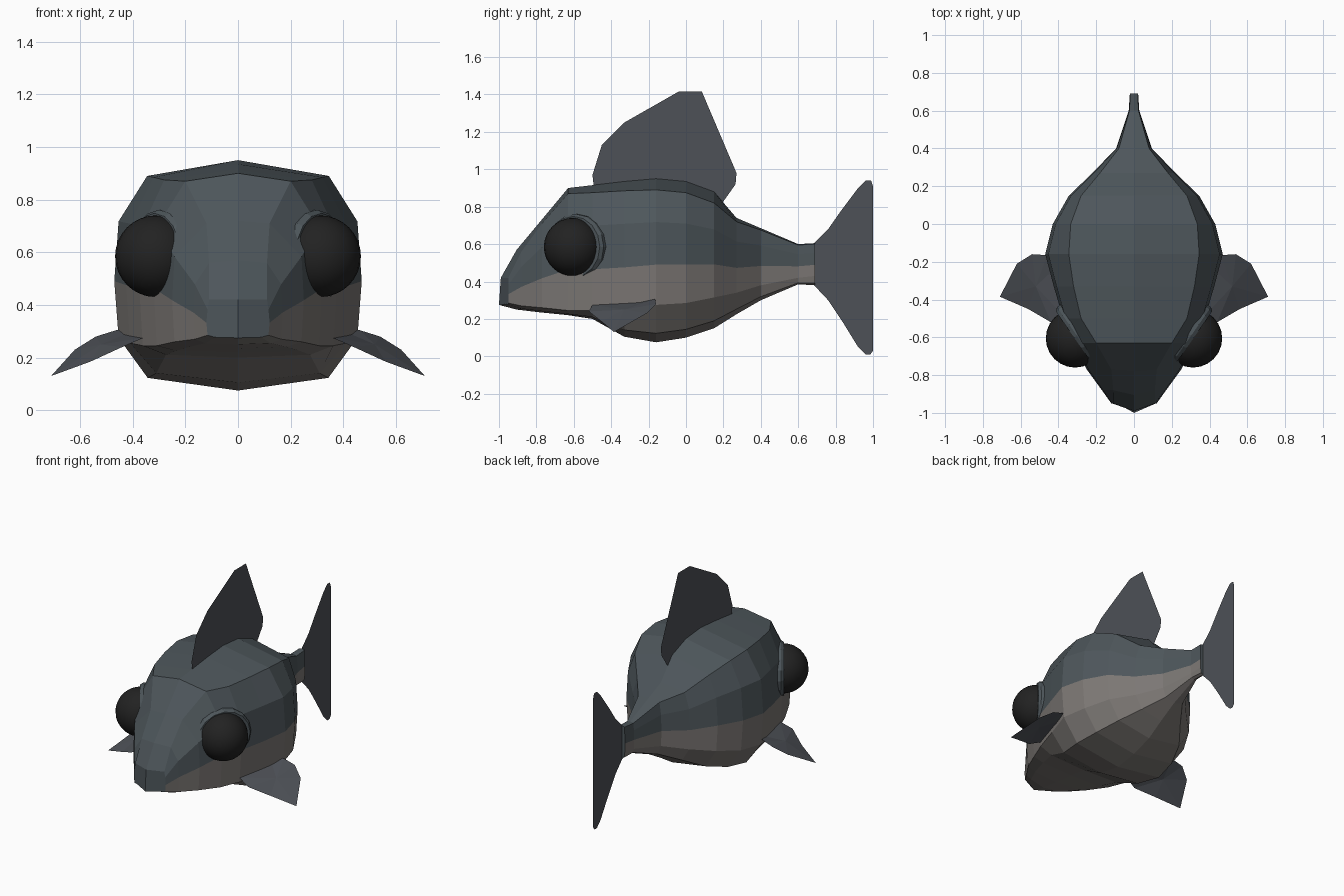
import bpy, bmesh, math
from mathutils import Vector

if "Cube" in bpy.data.objects:
    bpy.data.objects.remove(bpy.data.objects["Cube"])


def material(name, col):
    m = bpy.data.materials.new(name)
    m.diffuse_color = (*col, 1)
    m.use_nodes = True
    m.node_tree.nodes["Principled BSDF"].inputs["Base Color"].default_value = m.diffuse_color
    return m


BODY = material("slate body", (0.075, 0.093, 0.104))
BELLY = material("warm grey belly", (0.20, 0.185, 0.175))
FIN = material("fin grey", (0.075, 0.082, 0.095))
EYE = material("eye black", (0.016, 0.016, 0.016))


def mesh_object(name, verts, faces, *mats):
    me = bpy.data.meshes.new(name)
    me.from_pydata(verts, [], faces)
    for m in mats:
        me.materials.append(m)
    ob = bpy.data.objects.new(name, me)
    bpy.context.collection.objects.link(ob)
    return ob


def lerp(a, b, t):
    return a + (b - a) * t


# Body: rings of y, half width, back width, top z, shoulder z, belly line z, bottom z
stations = [
    (-.95, .12, .11, .42, .42, .285, .275),
    (-.88, .17, .11, .57, .56, .27, .25),
    (-.77, .25, .12, .72, .71, .26, .235),
    (-.63, .32, .20, .90, .87, .245, .22),
    (-.50, .375, .28, .915, .875, .245, .20),
    (-.33, .425, .32, .935, .885, .255, .105),
    (-.16, .47, .345, .95, .89, .275, .075),
    (0, .43, .335, .935, .875, .285, .10),
    (.15, .345, .28, .88, .82, .315, .15),
    (.27, .22, .18, .74, .72, .34, .225),
    (.40, .095, .08, .685, .675, .38, .30),
    (.60, .028, .024, .60, .595, .42, .385),
    (.69, .022, .020, .605, .60, .43, .38),
]
verts, faces = [], []
for i, (y, w, cx, zt, cz, lz, zb) in enumerate(stations):
    nose = (.04, .025, .01)[i] if i < 3 else 0
    half = [(cx, cz), (.965 * w, lerp(cz, lz, .28)), (w, lerp(cz, lz, .65)),
            (.965 * w, lz), (.73 * w, lerp(lz, zb, .76))]
    verts.append((0, y - nose, zt))
    verts += [(x, y, z) for x, z in half]
    verts.append((0, y - nose - (.01 if i == 0 else 0), zb))
    verts += [(-x, y, z) for x, z in reversed(half)]
N = 12
for i in range(len(stations) - 1):
    for k in range(N):
        a, b = i * N + k, i * N + (k + 1) % N
        faces.append((a, b, b + N, a + N))
last = (len(stations) - 1) * N
faces += [tuple(range(7)), (6, 7, 8, 9, 10, 11, 0),
          tuple(last + k for k in reversed(range(N)))]
body = mesh_object("body", verts, faces, BODY, BELLY)
for i, p in enumerate(body.data.polygons):
    if i < N * (len(stations) - 1) and 4 <= i % N + 1 <= 9 and 3 <= i % N <= 8:
        p.material_index = 1          # strips below the belly line
bm = bmesh.new()
bm.from_mesh(body.data)
bmesh.ops.recalc_face_normals(bm, faces=bm.faces)
bm.to_mesh(body.data)
bm.free()


# Flat upright fins, as (y, z) outlines
def upright_fin(name, outline):
    mesh_object(name, [(0, y, z) for y, z in outline],
                [tuple(range(len(outline)))], FIN)


upright_fin("dorsal_fin", [
    (-.49, .88), (-.50, .97), (-.45, 1.13), (-.33, 1.25), (-.04, 1.415),
    (.085, 1.415), (.27, .98), (.265, .92), (.18, .80), (0, .88)])
upright_fin("tail_fin", [
    (.68, .60), (.76, .68), (.83, .78), (.92, .90), (.96, .94), (.99, .94),
    (1, .91), (1, .03), (.985, .01), (.96, .01), (.92, .05), (.84, .18),
    (.76, .30), (.68, .385)])

# Side fins
side_outline = [(.36, -.50, .275), (.44, -.52, .24), (.56, -.45, .185),
                (.71, -.385, .13), (.62, -.21, .23), (.54, -.16, .28),
                (.46, -.165, .305), (.38, -.20, .31)]
middle = (.52, -.33, .25)
for side, s in (("left", 1), ("right", -1)):
    pts = [(s * x, y, z) for x, y, z in side_outline + [middle]]
    n = len(side_outline)
    tris = [(k, (k + 1) % n, n)[::s] for k in range(n)]
    mesh_object(side + "_side_fin", pts, tris, FIN)

    # Eye socket: bevelled ring facing outward and forward
    axis = Vector((s * .82, -.57, 0)).normalized()
    across, up = axis.cross(Vector((0, 0, 1))), Vector((0, 0, 1))
    centre = Vector((s * .292, -.585, .585))
    profile = [(.185, -.10), (.185, .012), (.172, .03), (.15, .03), (.13, -.03)]
    seg, rows = 16, len(profile)
    ring = []
    for k in range(seg):
        t = math.tau * k / seg
        d = across * math.cos(t) + up * math.sin(t) * .95
        ring += [centre + d * r + axis * h for r, h in profile]
    quads = []
    for k in range(seg):
        a, b = k * rows, (k + 1) % seg * rows
        quads += [(a + j, b + j, b + j + 1, a + j + 1) for j in range(rows - 1)]
    mesh_object(side + "_eye_socket", ring, quads, BODY)

    # Eyeball
    bpy.ops.mesh.primitive_uv_sphere_add(segments=24, ring_count=16, radius=.155,
                                         location=(s * .312, -.605, .585))
    ball = bpy.context.object
    ball.name = side + "_eye"
    ball.data.materials.append(EYE)
    bpy.ops.object.shade_smooth_by_angle()
